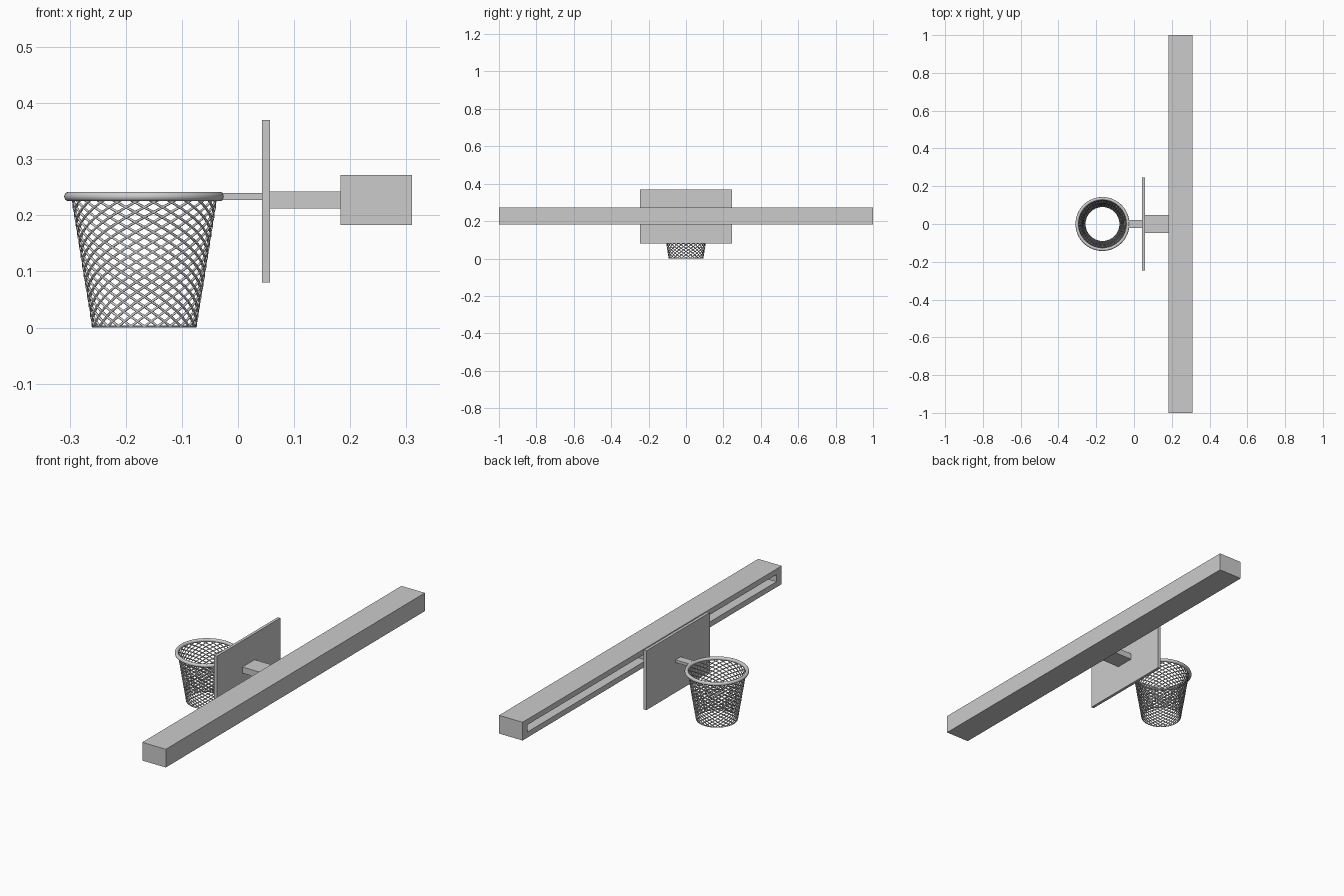
import bpy
from math import sin, cos, pi, radians

if "Cube" in bpy.data.objects:
    bpy.data.objects.remove(bpy.data.objects["Cube"])

HOOP_X = -0.167


def box(name, lo, hi):
    bpy.ops.mesh.primitive_cube_add(size=1, location=[(a + b) / 2 for a, b in zip(lo, hi)])
    ob = bpy.context.object
    ob.name = name
    ob.scale = [b - a for a, b in zip(lo, hi)]
    bpy.ops.object.transform_apply(location=False, rotation=False, scale=True)
    return ob


def ring(name, z, major, minor, segs, sides):
    bpy.ops.mesh.primitive_torus_add(location=(HOOP_X, 0, z), major_radius=major,
                                     minor_radius=minor, major_segments=segs, minor_segments=sides)
    bpy.context.object.name = name
    bpy.ops.object.shade_smooth_by_angle(angle=radians(40))


# Slotted rail
rail = box("rail", (0.183, -1, 0.183), (0.31, 1, 0.272))
cutter = box("slot_cutter", (0.15, -0.96, 0.21), (0.283, 0.96, 0.245))
cutter.hide_render = True
mod = rail.modifiers.new("slot", 'BOOLEAN')
mod.operation = 'DIFFERENCE'
mod.solver = 'EXACT'
mod.object = cutter
bpy.context.view_layer.objects.active = rail
bpy.ops.object.modifier_apply(modifier="slot")
bpy.data.objects.remove(cutter)

# Sliding arm, backboard and hoop bracket
box("sliding_arm", (0.056, -0.047, 0.212), (0.28, 0.047, 0.242))
box("backboard", (0.043, -0.245, 0.08), (0.057, 0.245, 0.37))
box("hoop_bracket", (-0.034, -0.02, 0.227), (0.044, 0.02, 0.24))

# Hoop rim and thin hem of the net
ring("hoop_rim", 0.2335, 0.1343, 0.0085, 64, 14)
ring("net_hem", 0.0018, 0.0915, 0.0018, 48, 6)

# Net: two opposing sets of helical strands on a tapered basket
STRANDS, ROWS, STEPS = 24, 13, 26
Z0, Z1, R0, R1 = 0.002, 0.232, 0.0915, 0.1285
curve = bpy.data.curves.new("net", 'CURVE')
curve.dimensions = '3D'
curve.bevel_depth = 0.0023
curve.bevel_resolution = 1
for direction in (1, -1):
    for s in range(STRANDS):
        spline = curve.splines.new('POLY')
        spline.points.add(STEPS)
        for i, p in enumerate(spline.points):
            t = i / STEPS
            a = 2 * pi / STRANDS * (s + direction * ROWS * t)
            r = R0 + (R1 - R0) * t
            p.co = (HOOP_X + r * cos(a), r * sin(a), Z0 + (Z1 - Z0) * t, 1)
net = bpy.data.objects.new("net", curve)
bpy.context.collection.objects.link(net)
bpy.ops.object.select_all(action='DESELECT')
net.select_set(True)
bpy.context.view_layer.objects.active = net
bpy.ops.object.convert(target='MESH')
